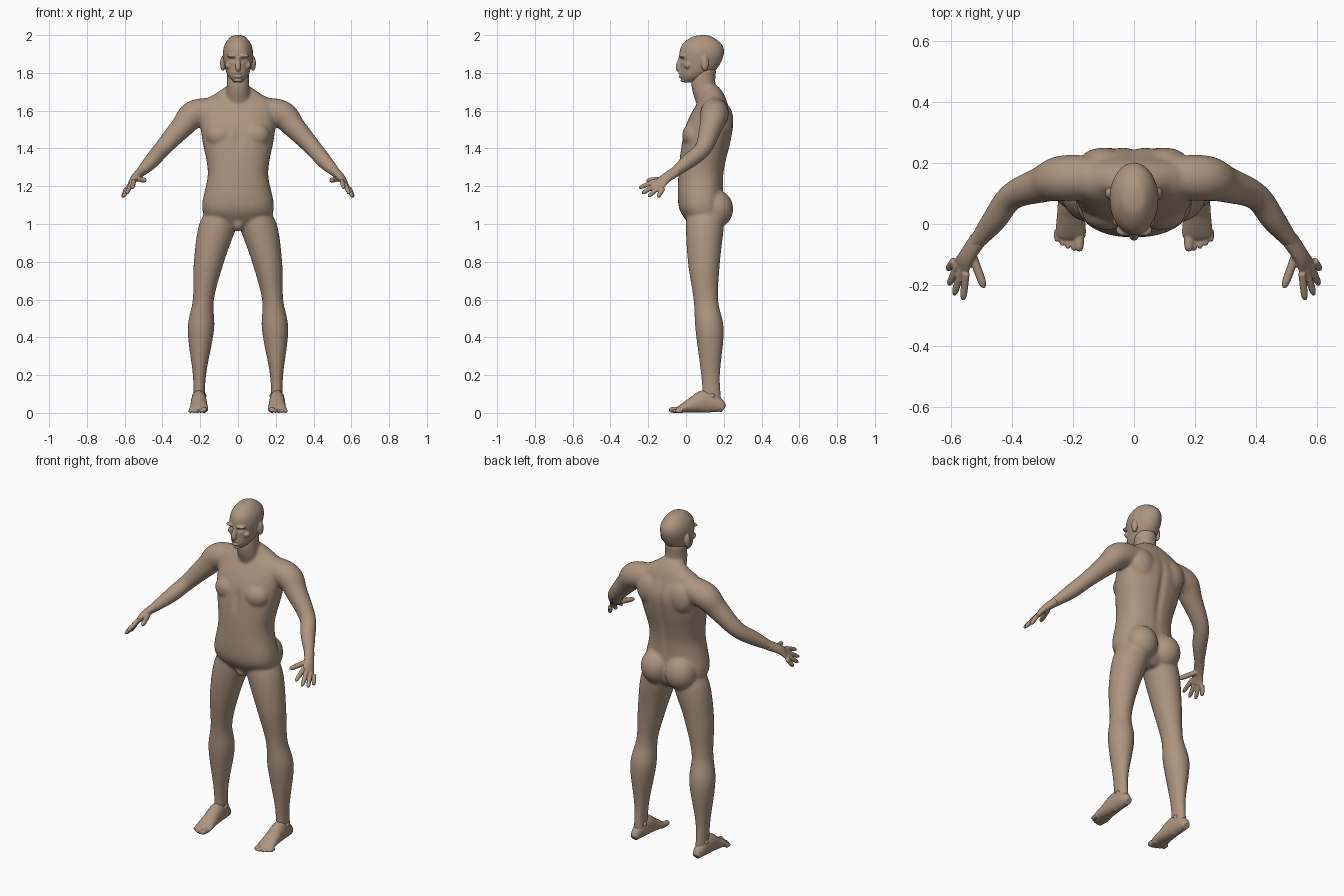
import bpy, bmesh, math
from mathutils import Vector, Matrix

if "Cube" in bpy.data.objects:
    bpy.data.objects.remove(bpy.data.objects["Cube"], do_unlink=True)

skin = bpy.data.materials.new("warm_tan_skin")
skin.use_nodes = True
skin.diffuse_color = (.42, .3, .215, 1)
shader = skin.node_tree.nodes["Principled BSDF"]
shader.inputs["Base Color"].default_value = skin.diffuse_color
shader.inputs["Roughness"].default_value = .7

LEFT_AND_RIGHT = {"left": 1, "right": -1}
BOTH = tuple(LEFT_AND_RIGHT.values())
MIDDLE = (1,)
SIDEWAYS = Vector((1, 0, 0))
FORWARD = Vector((0, 1, 0))


def spline(rows, steps=8):
    """Smoothly interpolate between cross-section rows."""
    rows = [Vector(row) for row in rows]
    result = []
    for i in range(len(rows) - 1):
        start, end = rows[i], rows[i + 1]
        before, after = rows[max(i - 1, 0)], rows[min(i + 2, len(rows) - 1)]
        leave, arrive = (end - before) / 2, (after - start) / 2
        for k in range(steps):
            t = k / steps
            ease = t * t * (3 - 2 * t)
            result.append(start.lerp(end, ease) + leave * (t * (1 - t) * (1 - t))
                          - arrive * (t * t * (1 - t)))
    return result + [rows[-1]]


def tube(bm, rows, sides=MIDDLE, across=None, square=2, segments=32):
    """Loft ellipses (x, y, z, radius, optional second radius).

    Rings stay level unless a direction across the tube is given."""
    rows = spline(rows)
    mids = [Vector(row[:3]) for row in rows]
    last = len(rows) - 1
    for side in sides:
        rings = []
        for i, row in enumerate(rows):
            u, v = SIDEWAYS, FORWARD
            if across:
                along = (mids[min(i + 1, last)] - mids[max(i - 1, 0)]).normalized()
                u = (across - along * along.dot(across)).normalized()
                v = along.cross(u)
            ring = []
            for k in range(segments):
                angle = math.tau * k / segments
                c, s = (math.copysign(abs(w) ** (2 / square), w)
                        for w in (math.cos(angle), math.sin(angle)))
                point = mids[i] + u * c * row[3] + v * s * row[-1]
                ring.append(bm.verts.new((point.x * side, point.y, point.z)))
            rings.append(ring)
        for low, high in zip(rings, rings[1:]):
            for k in range(segments):
                bm.faces.new((low[k - 1], low[k], high[k], high[k - 1]))
        bm.faces.new(rings[0])
        bm.faces.new(rings[-1])


def stack(bm, rows, sides=MIDDLE, square=2, centre=lambda z: 0):
    """Level sections given as height, half width, front y, back y."""
    tube(bm, [(centre(z), (front + back) / 2, z, width, (back - front) / 2)
              for z, width, front, back in rows], sides, None, square)


def ball(bm, centre, radii, sides=BOTH):
    for side in sides:
        place = Matrix.Translation((centre[0] * side, centre[1], centre[2]))
        bmesh.ops.create_uvsphere(bm, u_segments=24, v_segments=16, radius=1,
                                  matrix=place @ Matrix.Diagonal((*radii, 1)))


def digit(bm, side, base, tip, radius, across):
    """A finger or toe with a rounded tip."""
    rows = []
    for t in (0, .5, .8, .95, 1):
        rows.append((*Vector(base).lerp(Vector(tip), t),
                     radius * math.sqrt(1.05 - t ** 8)))
    tube(bm, rows, (side,), across, segments=16)


def finish(bm, name, voxel, smoothing, dents=()):
    """Fuse overlapping masses into one skin, relax it, press in the dents."""
    bmesh.ops.recalc_face_normals(bm, faces=bm.faces)
    mesh = bpy.data.meshes.new(name)
    bm.to_mesh(mesh)
    bm.free()
    obj = bpy.data.objects.new(name, mesh)
    bpy.context.collection.objects.link(obj)
    fuse = obj.modifiers.new("fuse", 'REMESH')
    fuse.mode, fuse.voxel_size = 'VOXEL', voxel
    relax = obj.modifiers.new("relax", 'SMOOTH')
    relax.factor, relax.iterations = .5, smoothing
    graph = bpy.context.evaluated_depsgraph_get()
    baked = bpy.data.meshes.new_from_object(obj.evaluated_get(graph))
    obj.modifiers.clear()
    obj.data = baked
    for vert in baked.vertices:
        push = 0
        for centre, size, depth in dents:
            reach = sum(((a - b) / w) ** 2 for a, b, w in zip(vert.co, centre, size))
            push += depth * math.exp(-reach)
        vert.co.y += push
        vert.co.z = max(vert.co.z, 0)
    baked.materials.clear()
    baked.materials.append(skin)
    for face in baked.polygons:
        face.use_smooth = True


# Trunk and neck
bm = bmesh.new()
stack(bm, [(.97, .07, .05, .16), (1.02, .16, 0, .2), (1.1, .19, -.04, .2),
           (1.27, .16, -.04, .2), (1.45, .19, -.02, .24), (1.55, .2, .01, .25),
           (1.64, .19, .06, .22), (1.69, .12, .09, .2), (1.73, .06, .09, .17)],
      square=2.3)
stack(bm, [(1.6, .07, .07, .22), (1.72, .06, .03, .16), (1.82, .06, .04, .16)])
ball(bm, (.09, .04, 1.47), (.08, .06, .07))        # chest
ball(bm, (.08, .16, 1.08), (.09, .09, .1))         # buttocks
ball(bm, (.1, .2, 1.55), (.08, .05, .09))          # shoulder blades
ball(bm, (0, .04, 1), (.03, .04, .04), MIDDLE)     # groin

# Arms and legs
tube(bm, [(.1, .15, 1.6, .07), (.23, .15, 1.58, .075), (.3, .13, 1.51, .06),
          (.4, .09, 1.4, .045), (.46, .01, 1.33, .04), (.54, -.09, 1.25, .02)],
     BOTH, FORWARD)
stack(bm, [(1.12, .07, .02, .18), (1, .1, 0, .2), (.8, .08, .01, .18),
           (.6, .056, .04, .17), (.44, .07, .05, .2), (.2, .035, .08, .18),
           (.04, .03, .09, .19)], BOTH, centre=lambda z: .205 - z ** 3 / 10)
spine = ((0, .25, 1.4), (.02, .1, .2), -.01)
breastbone = ((0, 0, 1.45), (.02, .1, .06), .01)
finish(bm, "body", .0075, 9, (spine, breastbone))

# Head and face
bm = bmesh.new()
stack(bm, [(1.75, .02, -.01, .03), (1.78, .05, -.03, .11), (1.83, .07, -.03, .17),
           (1.9, .08, -.035, .2), (1.95, .07, -.02, .19), (1.99, .04, .03, .14),
           (2, .01, .08, .1)])
tube(bm, [(0, -.03, 1.88, .01), (0, -.04, 1.83, .015), (0, -.03, 1.81, .01)],
     across=SIDEWAYS)                              # nose
ball(bm, (.03, -.02, 1.89), (.03, .02, .01))       # brows
ball(bm, (.05, .01, 1.84), (.02, .02, .02))        # cheekbones
ball(bm, (.08, .1, 1.85), (.015, .02, .04))        # ears
ball(bm, (0, -.01, 1.76), (.02, .02, .01), MIDDLE) # chin
for lip_height in (1.78, 1.8):
    ball(bm, (0, -.03, lip_height), (.02, .01, .007), MIDDLE)
finish(bm, "head", .004, 3,
       [((.03 * side, -.03, 1.87), (.02, .04, .01), .01) for side in BOTH])

# Hands and feet
index_knuckle, little_knuckle = Vector((.55, -.16, 1.23)), Vector((.59, -.12, 1.19))
index_tip, little_tip = Vector((.56, -.25, 1.19)), Vector((.61, -.15, 1.14))
spread = little_knuckle - index_knuckle
fan = Vector((.015, -.02, -.015))
for label, side in LEFT_AND_RIGHT.items():
    bm = bmesh.new()
    tube(bm, [(.51, -.05, 1.28, .03, .025), (.55, -.11, 1.24, .03, .02),
              (.57, -.15, 1.2, .04, .01)], (side,), spread)
    for finger in range(4):
        t = finger / 3
        digit(bm, side, index_knuckle.lerp(little_knuckle, t),
              index_tip.lerp(little_tip, t) + fan * math.sin(math.pi * t),
              .012, spread)
    digit(bm, side, (.53, -.1, 1.24), (.49, -.21, 1.23), .014, spread)
    finish(bm, label + "_hand", .004, 3)

    # Soles rest on the ground, so each section is as high as its radius
    bm = bmesh.new()
    tube(bm, [(.207, y, height, width, height) for y, width, height in (
        (.2, .02, .02), (.17, .03, .04), (.1, .04, .06), (.03, .045, .04),
        (-.03, .05, .02), (-.05, .04, .01))], (side,), SIDEWAYS)
    ball(bm, (.205, .14, .09), (.04, .02, .02), (side,))   # ankle bones
    for toe in range(5):
        radius = .01 if toe else .016
        x, y = .18 + .018 * toe, .002 * toe ** 2 - .09
        digit(bm, side, (x, -.02, radius), (x, y, radius), radius, SIDEWAYS)
    finish(bm, label + "_foot", .004, 3)
